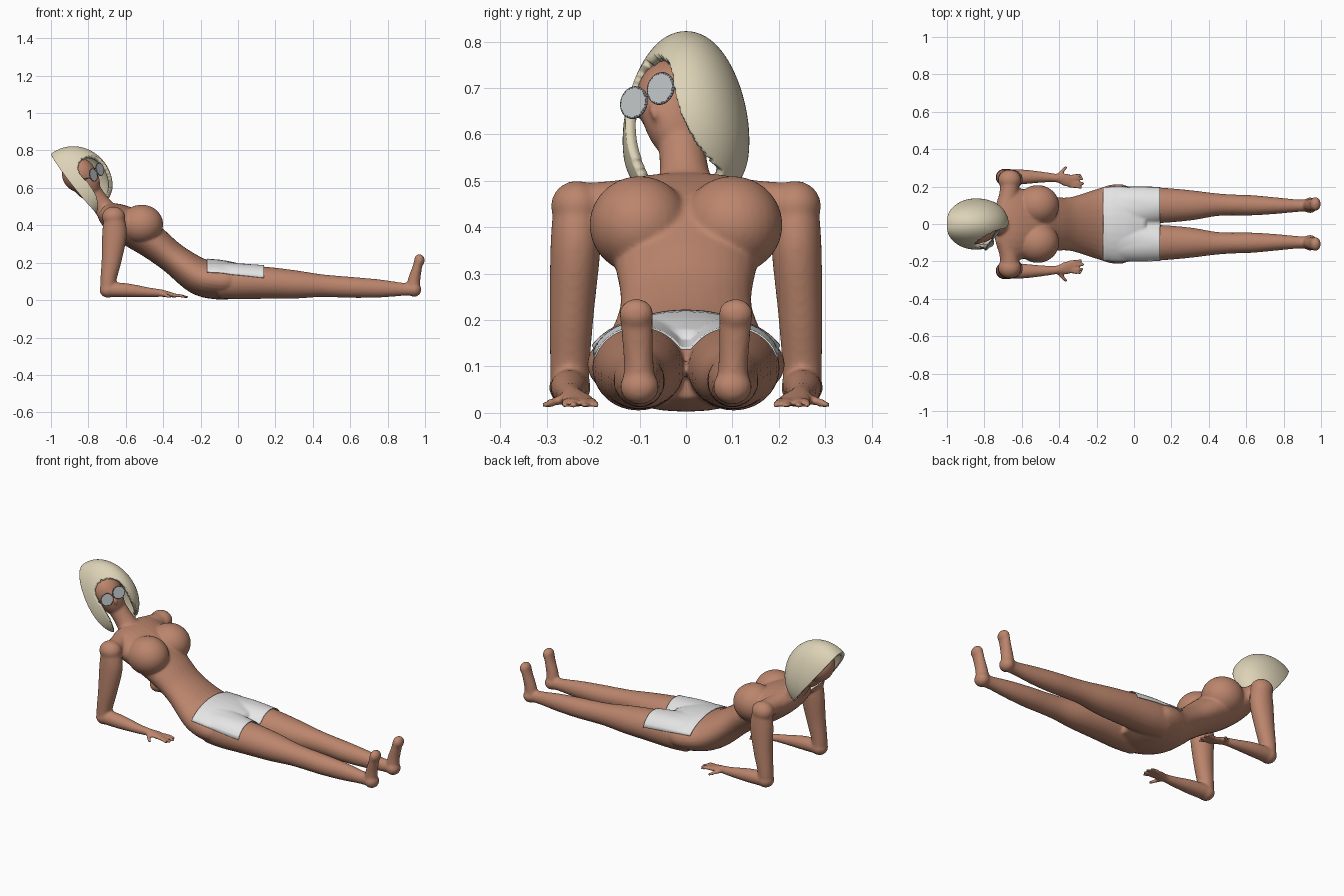
import bpy, bmesh, math
from mathutils import Vector, Matrix

if "Cube" in bpy.data.objects:
    bpy.data.objects.remove(bpy.data.objects["Cube"])

def material(name, rgb):
    m = bpy.data.materials.new(name)
    m.diffuse_color = (*rgb, 1)
    m.use_nodes = True
    m.node_tree.nodes["Principled BSDF"].inputs["Base Color"].default_value = m.diffuse_color
    return m

SKIN = material("tan skin", (0.50, 0.235, 0.152))
BLONDE = material("pale blonde", (0.72, 0.65, 0.47))
WHITE = material("white cloth", (0.80, 0.80, 0.81))
LENS = material("grey lens", (0.55, 0.57, 0.58))
METAL = material("dark grey frame", (0.20, 0.22, 0.25))

def finish(name, bm, mat):
    bmesh.ops.recalc_face_normals(bm, faces=bm.faces)
    me = bpy.data.meshes.new(name)
    bm.to_mesh(me)
    bm.free()
    me.materials.append(mat)
    for p in me.polygons:
        p.use_smooth = True
    ob = bpy.data.objects.new(name, me)
    bpy.context.collection.objects.link(ob)
    return ob

def ball(bm, center, radii, rot=None):
    m = Matrix.Translation(center) @ (rot or Matrix()) @ Matrix.Diagonal((*radii, 1))
    bmesh.ops.create_uvsphere(bm, u_segments=32, v_segments=20, radius=1, matrix=m)

def tube(bm, pts, steps=6, n=28):
    """Smooth closed tube through (x, y, z, half width, half thickness) points."""
    P = [pts[0]] + list(pts) + [pts[-1]]
    rows = []
    for i in range(1, len(P) - 2):
        for k in range(steps):
            t = k / steps
            rows.append([0.5 * (2*b + (c-a)*t + (2*a-5*b+4*c-d)*t*t + (3*b-a-3*c+d)*t**3)
                         for a, b, c, d in zip(P[i-1], P[i], P[i+1], P[i+2])])
    rows.append(list(pts[-1]))
    rings = []
    for i, r in enumerate(rows):
        tan = Vector(rows[min(i+1, len(rows)-1)][:3]) - Vector(rows[max(i-1, 0)][:3])
        tan.normalize()
        side = (Vector((0, 1, 0)) - tan * tan.y).normalized()
        up = side.cross(tan)
        rings.append([bm.verts.new(Vector(r[:3]) + side * (r[3] * math.cos(a)) + up * (r[4] * math.sin(a)))
                      for a in (2 * math.pi * j / n for j in range(n))])
    for A, B in zip(rings, rings[1:]):
        for j in range(n):
            bm.faces.new((A[j], A[(j+1) % n], B[(j+1) % n], B[j]))
    bm.faces.new(rings[0])
    bm.faces.new(rings[-1][::-1])

# head frame: f = face direction, s = its left, u = crown
s = Vector((0.47, 0.78, 0.41)).normalized()
f = Vector((0.80, -0.58, 0.18))
f = (f - s * f.dot(s)).normalized()
u = f.cross(s)
HEAD = Matrix((f, s, u)).transposed().to_4x4()
C = Vector((-0.85, -0.02, 0.67))

# body: overlapping forms fused by a voxel remesh
bm = bmesh.new()
tube(bm, [(0.06, 0, 0.10, 0.12, 0.07), (-0.03, 0, 0.102, 0.20, 0.095), (-0.11, 0, 0.107, 0.212, 0.103),
          (-0.21, 0, 0.128, 0.183, 0.098), (-0.344, 0, 0.222, 0.143, 0.083), (-0.45, 0, 0.305, 0.15, 0.09),
          (-0.555, 0, 0.38, 0.175, 0.10), (-0.65, 0, 0.435, 0.20, 0.085), (-0.70, 0, 0.468, 0.18, 0.062),
          (-0.725, 0, 0.49, 0.10, 0.04)])
tube(bm, [(-0.68, 0, 0.45, 0.08, 0.06), (-0.73, -0.003, 0.51, 0.055, 0.052),
          (-0.78, -0.01, 0.58, 0.05, 0.05), (-0.83, -0.02, 0.65, 0.05, 0.05)])
ball(bm, C, (0.093, 0.085, 0.095), HEAD)
ball(bm, C + f*0.02 - u*0.035, (0.081, 0.068, 0.115), HEAD)
ball(bm, C + f*0.098 - u*0.045, (0.016, 0.011, 0.022), HEAD)
for m in (1, -1):
    # breast and shoulder
    ball(bm, (-0.515, m*0.10, 0.405), (0.115, 0.108, 0.105))
    ball(bm, (-0.665, m*0.235, 0.445), (0.062, 0.056, 0.055))
    tube(bm, [(-0.69, m*0.08, 0.46, 0.05, 0.05), (-0.67, m*0.16, 0.45, 0.05, 0.05),
              (-0.665, m*0.23, 0.445, 0.05, 0.05)])
    # upper arm
    tube(bm, [(-0.665, m*0.235, 0.46, 0.05, 0.05), (-0.66, m*0.238, 0.36, 0.054, 0.066),
              (-0.675, m*0.246, 0.22, 0.048, 0.054), (-0.693, m*0.25, 0.11, 0.043, 0.043),
              (-0.695, m*0.25, 0.055, 0.042, 0.042)])
    ball(bm, (-0.695, m*0.25, 0.055), (0.045, 0.045, 0.042))
    # forearm and palm
    tube(bm, [(-0.695, m*0.25, 0.057, 0.043, 0.04), (-0.59, m*0.252, 0.052, 0.039, 0.037),
              (-0.48, m*0.25, 0.042, 0.028, 0.026), (-0.41, m*0.245, 0.037, 0.023, 0.02),
              (-0.365, m*0.235, 0.03, 0.034, 0.014), (-0.335, m*0.23, 0.024, 0.033, 0.011)])
    # fingers and thumb
    for y0, x1, y1 in ((0.255, -0.28, 0.262), (0.24, -0.268, 0.242), (0.222, -0.265, 0.217), (0.205, -0.277, 0.193)):
        tube(bm, [(-0.35, m*y0, 0.024, 0.0095, 0.0095), (-0.31, m*(y0+y1)/2, 0.024, 0.009, 0.009),
                  (x1, m*y1, 0.014, 0.007, 0.007)], n=12)
    tube(bm, [(-0.41, m*0.25, 0.033, 0.013, 0.012), (-0.385, m*0.28, 0.025, 0.011, 0.011),
              (-0.36, m*0.308, 0.016, 0.008, 0.008)], n=12)
    # leg
    tube(bm, [(-0.10, m*0.105, 0.10, 0.09, 0.09), (0.0, m*0.103, 0.097, 0.099, 0.092),
              (0.14, m*0.10, 0.093, 0.095, 0.086), (0.30, m*0.10, 0.084, 0.081, 0.076),
              (0.43, m*0.103, 0.078, 0.062, 0.062), (0.52, m*0.102, 0.073, 0.056, 0.058),
              (0.63, m*0.10, 0.067, 0.054, 0.055), (0.76, m*0.098, 0.062, 0.044, 0.048),
              (0.88, m*0.098, 0.058, 0.033, 0.035), (0.94, m*0.10, 0.058, 0.035, 0.035)])
    # heel, foot and toes
    ball(bm, (0.942, m*0.10, 0.056), (0.038, 0.042, 0.038))
    tube(bm, [(0.935, m*0.10, 0.05, 0.036, 0.036), (0.942, m*0.102, 0.11, 0.032, 0.033),
              (0.957, m*0.105, 0.17, 0.034, 0.026), (0.968, m*0.107, 0.215, 0.036, 0.024)])
    ball(bm, (0.97, m*0.107, 0.213), (0.028, 0.037, 0.033))
body = finish("body", bm, SKIN)
rm = body.modifiers.new("fuse", 'REMESH')
rm.mode = 'VOXEL'
rm.voxel_size = 0.007
rm.use_smooth_shade = True
sm = body.modifiers.new("soften", 'SMOOTH')
sm.factor, sm.iterations = 0.5, 5

# shorts: cloth draped over hips and thighs, open underneath
bm = bmesh.new()
NX, NY = 30, 40
grid = []
for i in range(NX + 1):
    t = i / NX
    row = []
    for j in range(NY + 1):
        x, y = -0.165 + 0.305 * t, -0.197 + 0.394 * j / NY
        hip = 0.110 + 0.108 * math.sqrt(1 - (y / 0.212) ** 2)
        leg = 0.093 + 0.092 * math.sqrt(max(0, 1 - ((abs(y) - 0.10) / 0.101) ** 2))
        if abs(y) < 0.1:
            leg = max(leg, 0.138)
        row.append(bm.verts.new((x, y, hip + (leg - hip) * t)))
    grid.append(row)
for i in range(NX):
    for j in range(NY):
        bm.faces.new((grid[i][j], grid[i+1][j], grid[i+1][j+1], grid[i][j+1]))
shorts = finish("shorts", bm, WHITE)
sw = shorts.modifiers.new("rest on body", 'SHRINKWRAP')
sw.target = body
sw.wrap_method = 'NEAREST_SURFACEPOINT'
sw.wrap_mode = 'OUTSIDE'
sw.offset = 0.005
so = shorts.modifiers.new("thickness", 'SOLIDIFY')
so.thickness, so.offset = 0.004, 0

# hair: half-ellipsoid hood, open behind the skull and around the face
bm = bmesh.new()
A, D = Vector((-0.62, 0, 0.785)), Vector((0.785, 0, 0.62))
H = Vector((-0.87, 0, 0.62))
NU, NV = 72, 96
rows = []
for i in range(1, NU):
    th = math.pi * i / NU
    c, r = math.cos(th), math.sin(th)
    row = []
    for j in range(NV + 1):
        ph = math.pi * (-0.53 + 1.06 * j / NV)
        w = 0.134 - 0.024 * c
        row.append(bm.verts.new(H + A * 0.207 * c + D * 0.195 * r * math.cos(ph)
                                + Vector((0, w * r ** 0.8 * math.sin(ph), 0))))
    rows.append(row)

def face_gap(p):
    q = p - C
    a, b = q.dot(s), q.dot(u)
    return q.dot(f) > 0.02 and abs(a) < 0.08 and (b < 0 or (a / 0.08) ** 2 + (b / 0.088) ** 2 < 1)

for R, S in zip(rows, rows[1:]):
    for j in range(NV):
        q = (R[j], R[j+1], S[j+1], S[j])
        if not face_gap(sum((v.co for v in q), Vector()) / 4):
            bm.faces.new(q)
bm.faces.new(rows[0])
bmesh.ops.delete(bm, geom=[v for v in bm.verts if not v.link_faces], context='VERTS')
hair = finish("hair", bm, BLONDE)
if sum((p.normal.dot(p.center - H) for p in hair.data.polygons)) < 0:
    hair.data.flip_normals()
sm = hair.modifiers.new("soften", 'SMOOTH')
sm.factor, sm.iterations = 0.5, 4
so = hair.modifiers.new("thickness", 'SOLIDIFY')
so.thickness, so.offset = 0.022, -1

# sunglasses
def rod(bm, a, b, r):
    d = b - a
    m = Matrix.Translation((a + b) / 2) @ d.to_track_quat('Z', 'Y').to_matrix().to_4x4()
    bmesh.ops.create_cone(bm, cap_ends=True, segments=10, radius1=r, radius2=r, depth=d.length, matrix=m)

MID = Vector((-0.760, -0.081, 0.683)) + f * 0.004
lenses, frame = bmesh.new(), bmesh.new()
for m in (1, -1):
    L = MID + s * (0.037 * m)
    rod(lenses, L - f * 0.003, L + f * 0.003, 0.033)
    ring = [L + s * (0.033 * math.cos(k * math.pi / 16)) + u * (0.033 * math.sin(k * math.pi / 16)) for k in range(32)]
    for k in range(32):
        rod(frame, ring[k], ring[(k + 1) % 32], 0.003)
    rod(frame, L + s * (0.033 * m), L + s * (0.045 * m) - f * 0.105, 0.003)
rod(frame, MID - s * 0.006, MID + s * 0.006, 0.003)
lens_ob = finish("lenses", lenses, LENS)
for p in lens_ob.data.polygons:
    p.use_smooth = False
finish("glasses_frame", frame, METAL)
